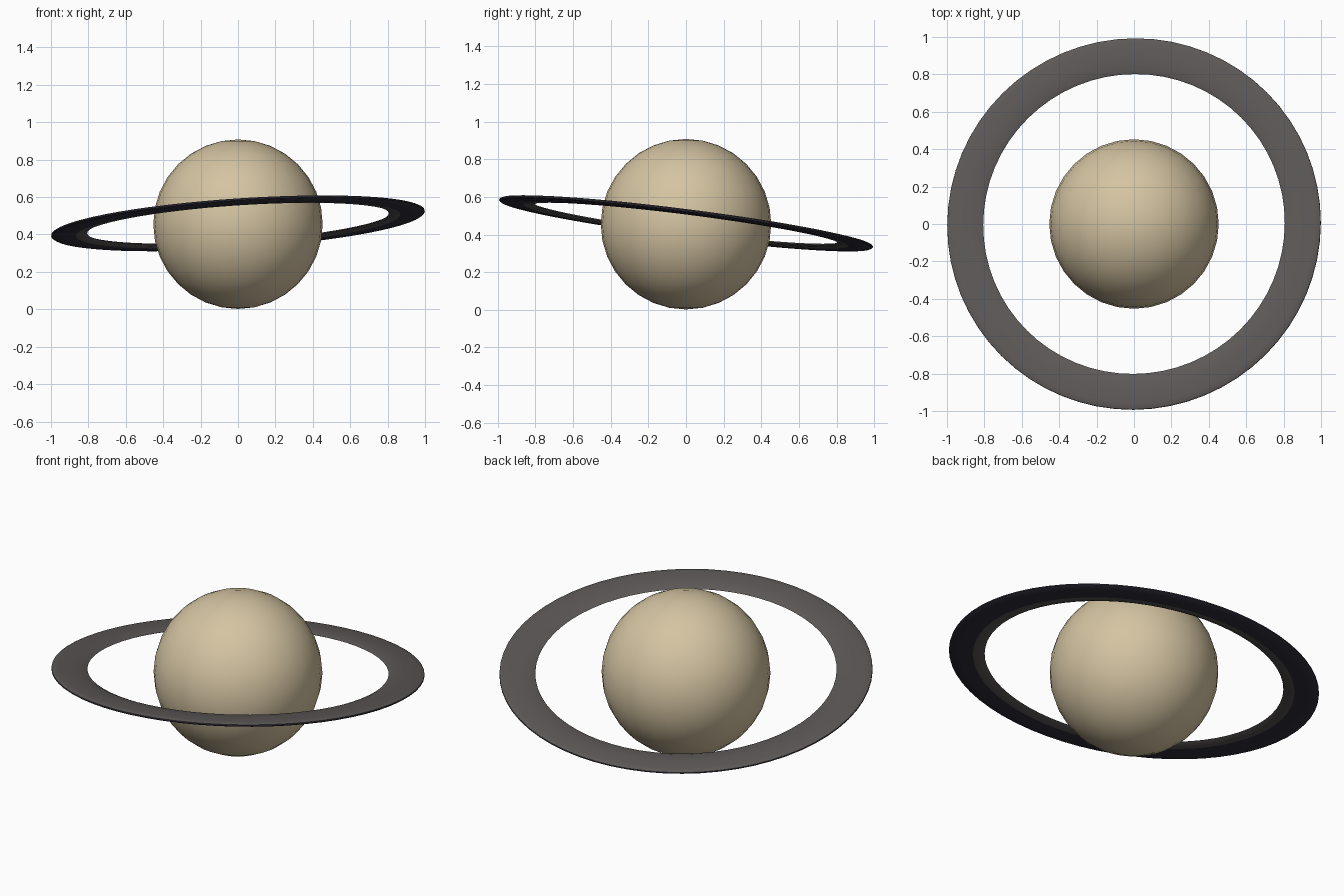
import bpy
import bmesh
import math
from mathutils import Vector

if "Cube" in bpy.data.objects:
    bpy.data.objects.remove(bpy.data.objects["Cube"])

CENTRE = Vector((0, 0, 0.455))
RADIUS = 0.453


def material(name, colour):
    mat = bpy.data.materials.new(name)
    mat.use_nodes = True
    mat.diffuse_color = (*colour, 1)
    mat.node_tree.nodes["Principled BSDF"].inputs["Base Color"].default_value = (*colour, 1)
    return mat


sand = material("sand", (0.66, 0.55, 0.36))
grey = material("warm grey", (0.108, 0.1, 0.096))
navy = material("dark navy", (0.032, 0.029, 0.046))


def smooth(obj, angle):
    bpy.ops.object.select_all(action="DESELECT")
    obj.select_set(True)
    bpy.context.view_layer.objects.active = obj
    bpy.ops.object.shade_smooth_by_angle(angle=math.radians(angle))


def lathe(name, profile, steps, mats, is_second):
    """Revolve a closed (radius, height) profile; rule picks the second material."""
    bm = bmesh.new()
    n = len(profile)
    loops = []
    for i in range(steps):
        a = math.tau * i / steps
        loops.append([bm.verts.new((r * math.cos(a), r * math.sin(a), z)) for r, z in profile])
    for i in range(steps):
        here, there = loops[i], loops[(i + 1) % steps]
        for j in range(n):
            k = (j + 1) % n
            face = bm.faces.new((here[j], there[j], there[k], here[k]))
            mid_r = (profile[j][0] + profile[k][0]) / 2
            mid_z = (profile[j][1] + profile[k][1]) / 2
            face.material_index = int(is_second(mid_r, mid_z))
    bmesh.ops.recalc_face_normals(bm, faces=bm.faces)
    mesh = bpy.data.meshes.new(name)
    bm.to_mesh(mesh)
    bm.free()
    for mat in mats:
        mesh.materials.append(mat)
    obj = bpy.data.objects.new(name, mesh)
    bpy.context.collection.objects.link(obj)
    return obj


# Planet body
bpy.ops.mesh.primitive_uv_sphere_add(segments=32, ring_count=16, radius=RADIUS, location=CENTRE)
planet = bpy.context.object
planet.name = "planet"
planet.data.materials.append(sand)
smooth(planet, 60)

# Thin tilted ring, with a dark outer band on its underside
ring_profile = [
    (0.808, 0), (0.83, 0.009), (0.9, 0.012), (0.965, 0.011), (0.992, 0.008), (1.0, 0.004),
    (1.001, -0.003), (0.992, -0.009), (0.94, -0.012), (0.87, -0.011), (0.83, -0.009),
]
ring = lathe("ring", ring_profile, 64, (grey, navy), lambda r, z: r > 0.88 and z < 0.002)
ring.location = CENTRE + Vector((0, 0, 0.005))
ring.rotation_mode = "QUATERNION"
ring.rotation_quaternion = Vector((0, 0, 1)).rotation_difference(Vector((-0.067, 0.127, 1)))
smooth(ring, 35)
